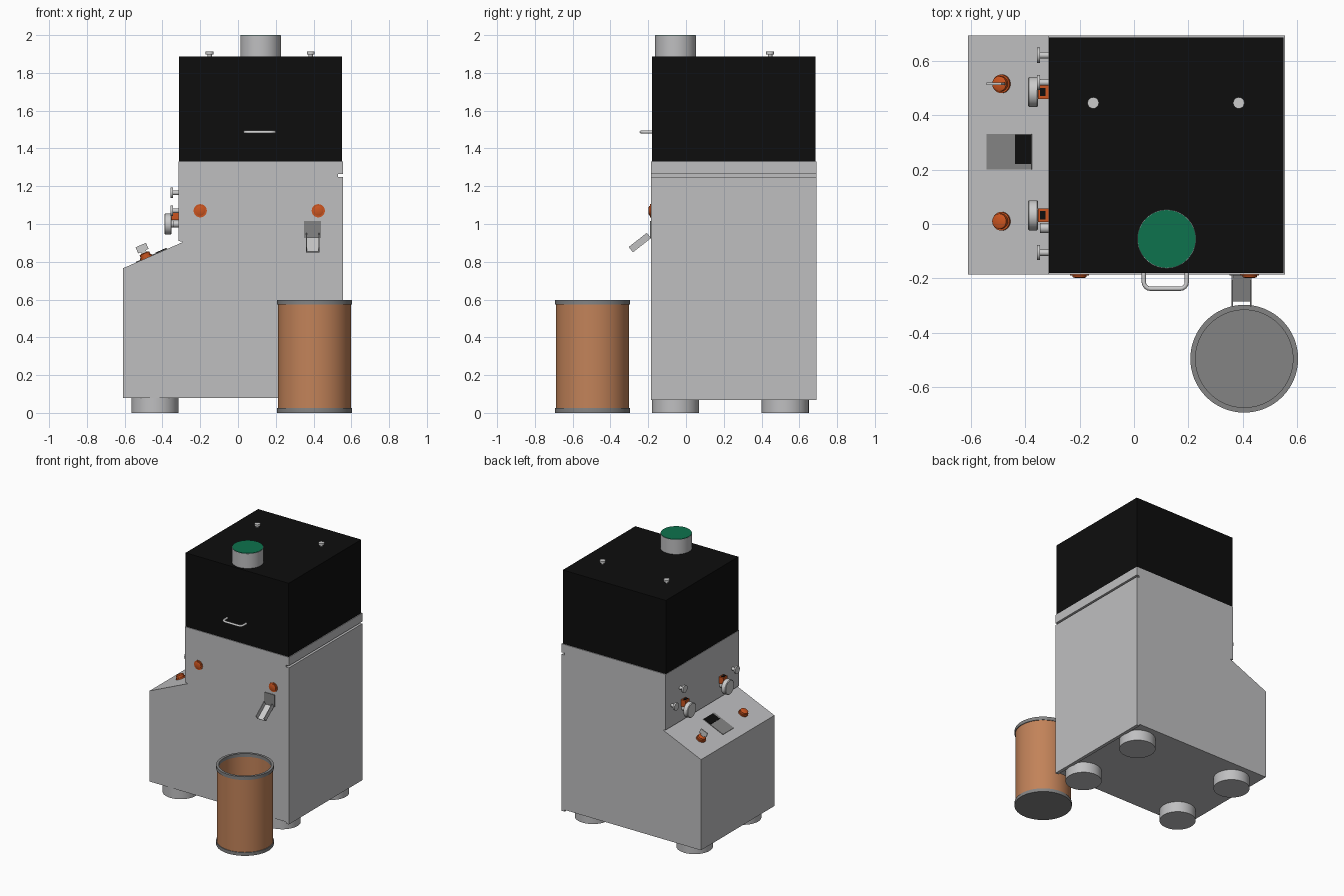
import bpy, bmesh, math
from mathutils import Vector, Matrix

if "Cube" in bpy.data.objects:
    bpy.data.objects.remove(bpy.data.objects["Cube"], do_unlink=True)


def material(name, r, g, b):
    m = bpy.data.materials.new(name)
    m.use_nodes = True
    m.diffuse_color = (r, g, b, 1)
    m.node_tree.nodes["Principled BSDF"].inputs["Base Color"].default_value = (r, g, b, 1)
    return m


GREY = material("light grey", 0.52, 0.52, 0.53)
DARK = material("mid grey", 0.23, 0.23, 0.23)
METAL = material("pale metal", 0.6, 0.6, 0.6)
BLACK = material("black", 0.004, 0.004, 0.004)
GREEN = material("green", 0.004, 0.17, 0.075)
COPPER = material("copper", 0.54, 0.225, 0.1)
ORANGE = material("orange", 0.6, 0.09, 0.014)


def finish(name, bm, mat, matrix=Matrix(), smooth=False):
    bmesh.ops.recalc_face_normals(bm, faces=bm.faces)
    mesh = bpy.data.meshes.new(name)
    bm.to_mesh(mesh)
    bm.free()
    mesh.materials.append(mat)
    ob = bpy.data.objects.new(name, mesh)
    ob.matrix_world = matrix
    bpy.context.collection.objects.link(ob)
    if smooth:
        bpy.ops.object.select_all(action='DESELECT')
        ob.select_set(True)
        bpy.context.view_layer.objects.active = ob
        bpy.ops.object.shade_smooth_by_angle(angle=math.radians(35))
    return ob


def box(name, lo, hi, mat, matrix=Matrix()):
    lo, hi = Vector(lo), Vector(hi)
    bm = bmesh.new()
    bmesh.ops.create_cube(bm, size=1)
    for v in bm.verts:
        v.co = Vector(a * b for a, b in zip(v.co, hi - lo)) + (lo + hi) / 2
    return finish(name, bm, mat, matrix)


def prism(name, profile, y0, y1, mat):
    """Extrude an x-z outline along y."""
    bm = bmesh.new()
    face = bm.faces.new([bm.verts.new((x, y0, z)) for x, z in profile])
    ext = bmesh.ops.extrude_face_region(bm, geom=[face])
    bmesh.ops.translate(bm, vec=(0, y1 - y0, 0),
                        verts=[g for g in ext["geom"] if isinstance(g, bmesh.types.BMVert)])
    return finish(name, bm, mat)


def lathe(name, base, axis, profile, mat, closed=False, sides=48):
    """Spin (radius, height) pairs about an axis; closed makes a hollow ring."""
    bm = bmesh.new()
    rings = [[bm.verts.new((r * math.cos(math.tau * i / sides), r * math.sin(math.tau * i / sides), h))
              for i in range(sides)] for r, h in profile]
    pairs = list(zip(rings, rings[1:]))
    if closed:
        pairs.append((rings[-1], rings[0]))
    else:
        bm.faces.new(rings[0])
        bm.faces.new(rings[-1])
    for a, b in pairs:
        for i in range(sides):
            j = (i + 1) % sides
            bm.faces.new((a[i], a[j], b[j], b[i]))
    turn = Vector(axis).to_track_quat('Z', 'Y').to_matrix().to_4x4()
    return finish(name, bm, mat, Matrix.Translation(base) @ turn, True)


UP, FRONT, SIDE = (0, 0, 1), (0, -1, 0), (-1, 0, 0)
WALL = -0.315  # control side of the upper cabinet

# Cabinet with sloping console, side lip and groove
prism("cabinet", [(-0.61, 0.08), (0.53, 0.08), (0.53, 0.067), (0.555, 0.067), (0.555, 1.25),
                  (0.53, 1.25), (0.53, 1.265), (0.555, 1.265), (0.555, 1.33), (WALL, 1.33),
                  (WALL, 0.91), (-0.29, 0.905), (-0.61, 0.765)], -0.185, 0.692, GREY)
for x in (-0.44, 0.41):
    for y in (-0.055, 0.525):
        lathe("foot", (x, y, 0), UP, [(0.125, 0), (0.125, 0.08)], GREY)

# Hood, lid knobs and duct
box("hood", (-0.312, -0.18, 1.33), (0.55, 0.686, 1.886), BLACK)
knob = [(0.012, 0), (0.012, 0.012), (0.021, 0.012), (0.021, 0.027)]
for x in (-0.15, 0.385):
    lathe("hood_knob", (x, 0.445, 1.885), UP, knob, METAL, sides=16)
lathe("duct", (0.12, -0.055, 1.885), UP, [(0.108, 0), (0.108, 0.112)], GREY)
lathe("duct_cap", (0.12, -0.055, 1.996), UP, [(0.106, 0), (0.106, 0.004)], GREEN)

# Hood handle: rounded U tube
curve = bpy.data.curves.new("hood_handle", 'CURVE')
curve.dimensions = '3D'
curve.bevel_depth = 0.008
curve.bevel_resolution = 3
path = [(0.036, -0.175)]
for cx, start in ((0.061, 180), (0.169, 270)):
    for k in range(5):
        a = math.radians(start + k * 22.5)
        path.append((cx + 0.025 * math.cos(a), -0.213 + 0.025 * math.sin(a)))
path.append((0.194, -0.175))
spline = curve.splines.new('POLY')
spline.points.add(len(path) - 1)
for p, (x, y) in zip(spline.points, path):
    p.co = (x, y, 1.487, 1)
curve.materials.append(METAL)
bpy.context.collection.objects.link(bpy.data.objects.new("hood_handle", curve))

# Front push buttons
button = [(0.035, 0), (0.035, 0.006), (0.026, 0.006), (0.026, 0.011), (0.018, 0.014)]
for x in (-0.2, 0.425):
    lathe("front_button", (x, -0.184, 1.07), FRONT, button, ORANGE, sides=32)

# Discharge chute: dark mouth and sloping channel
box("chute_mouth", (0.35, -0.19, 0.925), (0.44, -0.183, 1.015), DARK)
tilt = Matrix.Translation((0.395, -0.185, 0.925)) @ Matrix.Rotation(math.radians(38), 4, 'X')
box("chute_floor", (-0.036, -0.122, 0), (0.036, 0.0, 0.005), METAL, tilt)
for x in (-0.036, 0.031):
    box("chute_side", (x, -0.122, 0), (x + 0.005, 0.0, 0.036), GREY, tilt)

# Console controls, placed in the sloping plane
slope = math.atan2(0.14, 0.32)
normal = (-math.sin(slope), 0, math.cos(slope))


def on_console(x, y):
    return Vector((x, y, 0.765 + (x + 0.61) * math.tan(slope)))


def console_frame(x, y):
    return Matrix.Translation(on_console(x, y)) @ Matrix.Rotation(-slope, 4, 'Y')


console_button = [(0.034, 0), (0.034, 0.01), (0.028, 0.01), (0.028, 0.026), (0.02, 0.03)]
for y in (0.01, 0.515):
    lathe("console_button", on_console(-0.485, y), normal, console_button, ORANGE, sides=32)
key = console_frame(-0.485, 0.515)
box("key_stem", (-0.014, -0.003, 0.025), (0.014, 0.003, 0.045), METAL, key)
box("key_grip", (-0.03, -0.004, 0.04), (0.03, 0.004, 0.075), METAL, key)
panel = console_frame(-0.457, 0.265)
box("display_panel", (-0.09, -0.065, 0), (0.09, 0.065, 0.004), DARK, panel)
box("display_screen", (0.025, -0.045, 0.003), (0.088, 0.064, 0.007), BLACK, panel)

# Side regulators with hand wheels, and small knobs
for y in (0.485, 0.032):
    lathe("hand_wheel", (-0.352, y, 1.0), SIDE,
          [(0.05, 0), (0.055, 0.004), (0.055, 0.034), (0.05, 0.038)], METAL)
    lathe("wheel_shaft", (WALL, y, 1.0), SIDE, [(0.018, 0), (0.018, 0.04)], METAL, sides=24)
    box("regulator_block", (-0.352, y - 0.025, 1.02), (WALL, y + 0.025, 1.07), ORANGE)
    box("regulator_window", (-0.345, y - 0.015, 1.07), (-0.325, y + 0.015, 1.074), BLACK)
side_knob = [(0.012, 0), (0.012, 0.03), (0.028, 0.03), (0.028, 0.042)]
for y, z in ((0.62, 1.07), (0.52, 1.165), (-0.105, 1.07), (-0.015, 1.0)):
    lathe("side_knob", (WALL, y, z), SIDE,
          side_knob if z > 1.05 else [(0.018, 0), (0.018, 0.03)], METAL, sides=24)

# Open collecting drum with rims
spot = (0.405, -0.495, 0)
lathe("drum_wall", spot, UP, [(0.193, 0.024), (0.193, 0.576), (0.18, 0.576), (0.18, 0.024)],
      COPPER, closed=True, sides=64)
lathe("drum_rim", spot, UP, [(0.198, 0.573), (0.198, 0.598), (0.179, 0.598), (0.179, 0.573)],
      DARK, closed=True, sides=64)
lathe("drum_base", spot, UP, [(0.198, 0), (0.198, 0.025)], DARK, sides=64)
